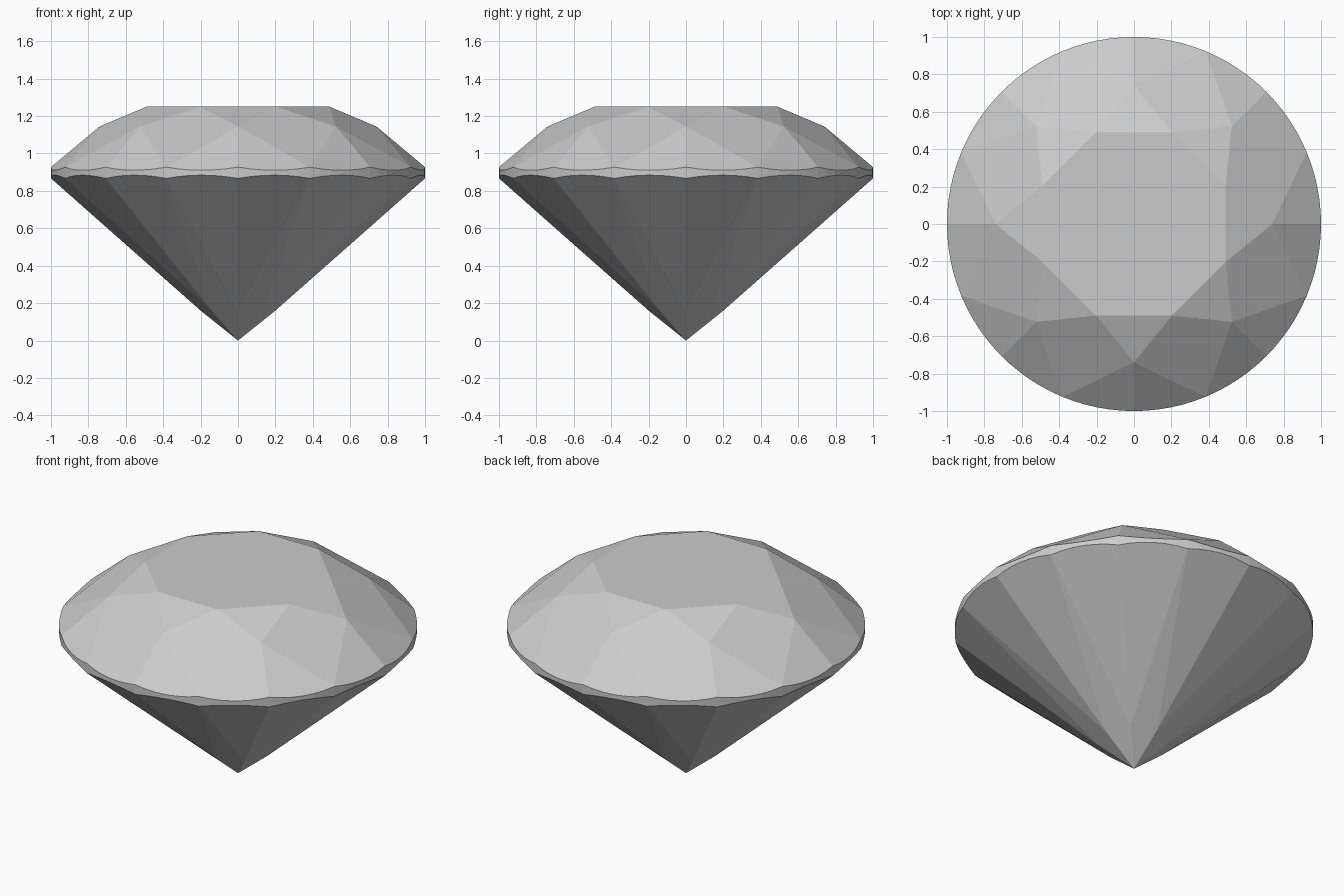
import bpy, bmesh
from math import sin, cos, pi, radians

if "Cube" in bpy.data.objects:
    bpy.data.objects.remove(bpy.data.objects["Cube"])

# Round brilliant proportions (girdle radius = 1)
TABLE_Z, TABLE_R = 1.25, 0.53
STAR_R = 0.74
GIRDLE_TOP, GIRDLE_LOW = 0.927, 0.867
INNER_R = 0.20            # where lower girdle facets end near the culet
SEGMENTS = 96
HALF = pi / 8             # 22.5 degrees, half of one of the 8 sectors

# Heights that keep each kite facet flat
bezel_slope = (TABLE_Z - GIRDLE_TOP) / (1 - TABLE_R)
star_z = GIRDLE_TOP + bezel_slope * (1 - STAR_R * cos(HALF))
inner_z = GIRDLE_LOW * INNER_R * cos(HALF)

# Slopes of the upper and lower girdle facets
chord = cos(HALF / 2)
upper_slope = (star_z - GIRDLE_TOP) / ((1 - STAR_R) * chord)
lower_slope = (GIRDLE_LOW - inner_z) / ((1 - INNER_R) * chord)

bm = bmesh.new()


def add_point(radius, angle, z):
    bm.verts.new((radius * cos(angle), radius * sin(angle), z))


# Culet, then table, star and pavilion corners
add_point(0, 0, 0)
for k in range(8):
    add_point(TABLE_R, (2 * k + 1) * HALF, TABLE_Z)
    add_point(STAR_R, 2 * k * HALF, star_z)
    add_point(INNER_R, 2 * k * HALF, inner_z)

# Scalloped girdle: the facet planes meet the round rim
for i in range(SEGMENTS):
    a = 2 * pi * i / SEGMENTS
    bulge = cos(a % HALF - HALF / 2) - chord
    add_point(1, a, GIRDLE_TOP - upper_slope * bulge)
    add_point(1, a, GIRDLE_LOW + lower_slope * bulge)

# The stone is convex: wrap the points and merge triangles into flat facets
bmesh.ops.convex_hull(bm, input=bm.verts[:])
bmesh.ops.dissolve_limit(bm, angle_limit=radians(0.5),
                         verts=bm.verts[:], edges=bm.edges[:])
bmesh.ops.recalc_face_normals(bm, faces=bm.faces[:])

mesh = bpy.data.meshes.new("cut_gem")
bm.to_mesh(mesh)
bm.free()
bpy.context.collection.objects.link(bpy.data.objects.new("cut_gem", mesh))
